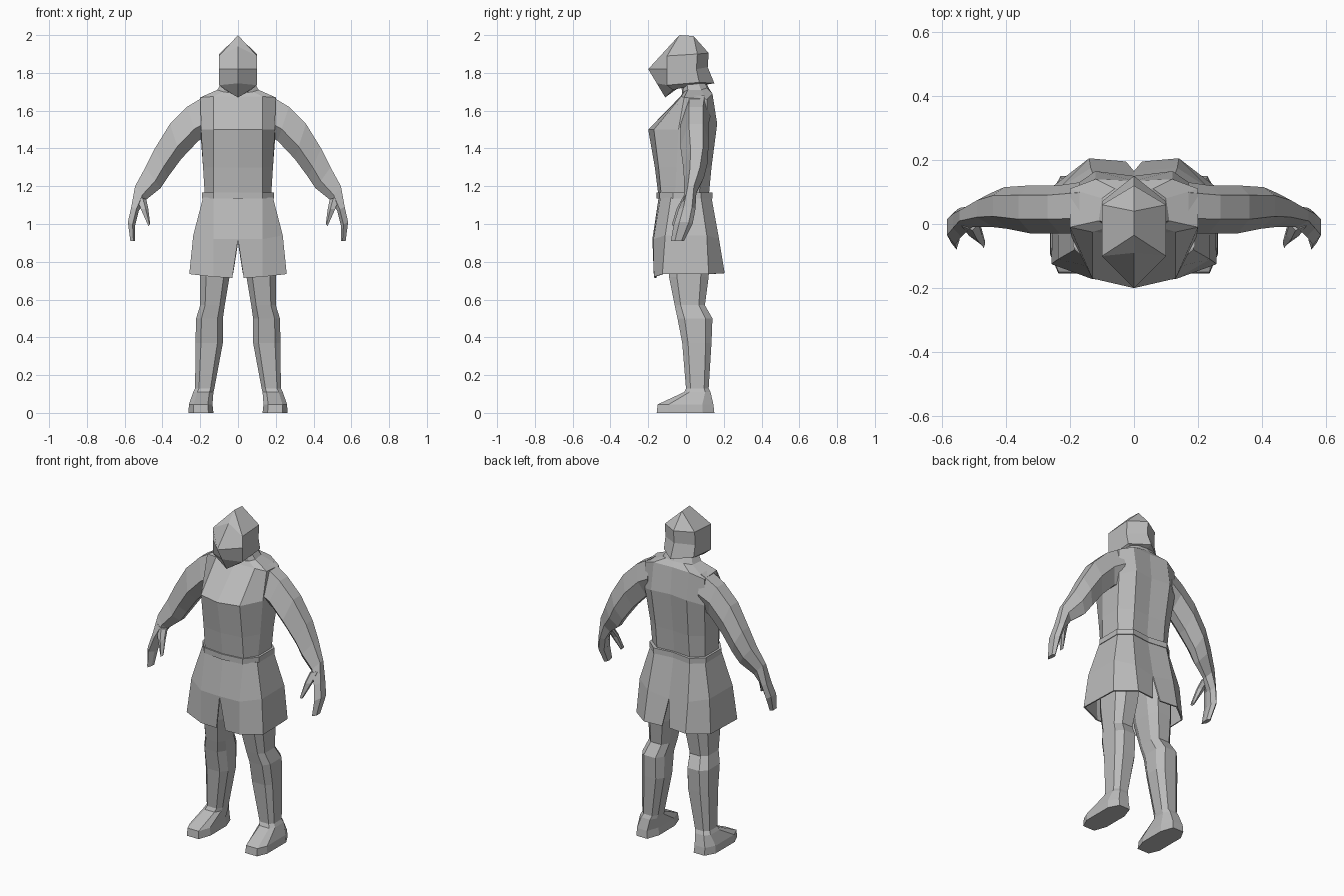
import bpy, bmesh
from mathutils import Vector

grey = bpy.data.materials.new("stone_grey")
grey.diffuse_color = (0.5, 0.5, 0.5, 1)


def loft(name, rows, closed=True, caps=True, thickness=0):
    """Skin rows of points; everything is mirrored across x = 0."""
    bm = bmesh.new()
    grid = [[bm.verts.new(p) for p in row] for row in rows]
    n = len(grid[0])
    for a, b in zip(grid, grid[1:]):
        for i in range(n if closed else n - 1):
            j = (i + 1) % n
            bm.faces.new((a[i], a[j], b[j], b[i]))
    if closed and caps:
        bm.faces.new(grid[0])
        bm.faces.new(grid[-1])
    bmesh.ops.remove_doubles(bm, verts=bm.verts[:], dist=0.0002)
    bmesh.ops.recalc_face_normals(bm, faces=bm.faces[:])
    if not closed:  # open half shells: make sure they face outwards
        mid = sum((v.co for v in bm.verts), Vector()) / len(bm.verts)
        mid.x = 0
        if sum(f.normal.dot(f.calc_center_median() - mid) * f.calc_area()
               for f in bm.faces) < 0:
            bmesh.ops.reverse_faces(bm, faces=bm.faces[:])
    me = bpy.data.meshes.new(name)
    bm.to_mesh(me)
    bm.free()
    me.materials.append(grey)
    ob = bpy.data.objects.new(name, me)
    bpy.context.collection.objects.link(ob)
    ob.modifiers.new("Mirror", 'MIRROR').merge_threshold = 0.001
    if thickness:
        s = ob.modifiers.new("Solidify", 'SOLIDIFY')
        s.thickness = thickness
        s.offset = -1
    return ob


def limb_ring(outer, inner, y0, y1):
    """Six sided section between an outer and inner (x, z) point."""
    shape = [(0, .3), (0, .8), (.5, 1), (1, .75), (1, .4), (.65, 0)]
    return [(outer[0] + (inner[0] - outer[0]) * t, y0 + (y1 - y0) * s,
             outer[1] + (inner[1] - outer[1]) * t) for t, s in shape]


def leg_ring(z, x0, x1, y0, y1):
    """Chamfered section of a leg or foot."""
    shape = [(.2, 0), (.8, 0), (1, .2), (1, .8), (.75, 1), (.2, 1), (0, .75), (0, .25)]
    return [(x0 + (x1 - x0) * u, y0 + (y1 - y0) * v, z) for u, v in shape]


# Torso: half rows from front centre round to back centre, up to the neck
loft("torso", [
    [(0, -.145, 1.14), (.13, -.13, 1.14), (.175, -.06, 1.14), (.175, .07, 1.14), (.11, .12, 1.14), (0, .11, 1.14)],
    [(0, -.165, 1.30), (.13, -.145, 1.30), (.185, -.05, 1.30), (.185, .08, 1.30), (.11, .135, 1.30), (0, .125, 1.30)],
    [(0, -.20, 1.50), (.13, -.17, 1.50), (.195, -.04, 1.50), (.20, .11, 1.50), (.12, .165, 1.53), (0, .15, 1.53)],
    [(0, -.03, 1.675), (.13, -.025, 1.675), (.20, -.01, 1.67), (.20, .11, 1.66), (.12, .14, 1.69), (0, .135, 1.69)],
    [(0, -.02, 1.69), (.08, -.01, 1.70), (.11, .01, 1.71), (.10, .08, 1.71), (.06, .11, 1.72), (0, .12, 1.72)],
    [(0, -.03, 1.78), (.04, -.02, 1.78), (.065, 0, 1.78), (.065, .05, 1.78), (.04, .08, 1.78), (0, .09, 1.78)],
], closed=False)

# Belt: flat band round the waist
belt = [(0, -.155), (.13, -.14), (.19, -.07), (.19, .08), (.12, .14), (0, .125)]
loft("belt", [[(x * k, y * k, z) for x, y in belt]
              for k, z in ((.85, 1.135), (1, 1.135), (1, 1.168), (.85, 1.168))], closed=False)

# Skirt: flared, split at the front and back centre
loft("skirt", [
    [(0, -.145, 1.14), (.13, -.135, 1.14), (.185, -.08, 1.14), (.185, .08, 1.14), (.12, .135, 1.14), (0, .12, 1.14)],
    [(0, -.178, .92), (.13, -.172, .92), (.237, -.11, .94), (.235, .11, .94), (.135, .175, .92), (0, .165, .90)],
    [(.03, -.165, .715), (.13, -.17, .72), (.258, -.125, .735), (.25, .12, .735), (.14, .205, .74), (.025, .195, .74)],
], closed=False, thickness=.008)

# Head: hooded helmet with a beaked front and a neck guard
loft("head", [
    [(0, 0, 1.75)] * 4,
    [(0, -.11, 1.67), (.07, -.07, 1.71), (.07, .05, 1.735), (0, .09, 1.735)],
    [(0, -.155, 1.745), (.10, -.10, 1.735), (.10, .07, 1.75), (0, .15, 1.745)],
    [(0, -.20, 1.82), (.10, -.10, 1.82), (.10, .055, 1.82), (0, .115, 1.83)],
    [(0, -.09, 1.94), (.10, -.10, 1.89), (.10, .06, 1.90), (0, .12, 1.905)],
    [(0, -.035, 2.0), (0, -.035, 2.0), (0, .04, 1.995), (0, .04, 1.995)],
], closed=False)

# Arms
loft("arms", [limb_ring(*r) for r in [
    ((.17, 1.68), (.17, 1.46), -.03, .13),
    ((.27, 1.62), (.21, 1.44), -.03, .12),
    ((.36, 1.53), (.30, 1.345), -.03, .12),
    ((.44, 1.40), (.37, 1.25), -.015, .115),
    ((.49, 1.30), (.41, 1.19), -.01, .095),
    ((.545, 1.20), (.485, 1.13), -.01, .055),
]])

# Hands: mitten of fingers and a thumb
loft("hands", [limb_ring(*r) for r in [
    ((.545, 1.20), (.485, 1.13), -.01, .055),
    ((.565, 1.09), (.525, 1.07), -.04, .05),
    ((.583, 1.01), (.545, .99), -.065, .035),
    ((.570, .91), (.545, .91), -.08, -.01),
]])
loft("thumbs", [limb_ring(*r) for r in [
    ((.54, 1.15), (.485, 1.13), -.02, .03),
    ((.515, 1.08), (.475, 1.08), -.05, -.005),
    ((.475, .99), (.465, 1.00), -.075, -.045),
]])

# Legs
loft("legs", [leg_ring(*r) for r in [
    (.92, .02, .20, -.10, .13),
    (.72, .045, .20, -.09, .12),
    (.57, .07, .20, -.06, .10),
    (.50, .08, .222, -.045, .14),
    (.37, .08, .225, -.02, .135),
    (.13, .125, .227, 0, .12),
]])

# Feet: ankle sloping down to a blunt toe
loft("feet", [leg_ring(*r) for r in [
    (.13, .125, .227, 0, .12),
    (.11, .13, .237, -.01, .13),
    (.045, .135, .26, -.15, .145),
    (0, .13, .262, -.155, .15),
]])
